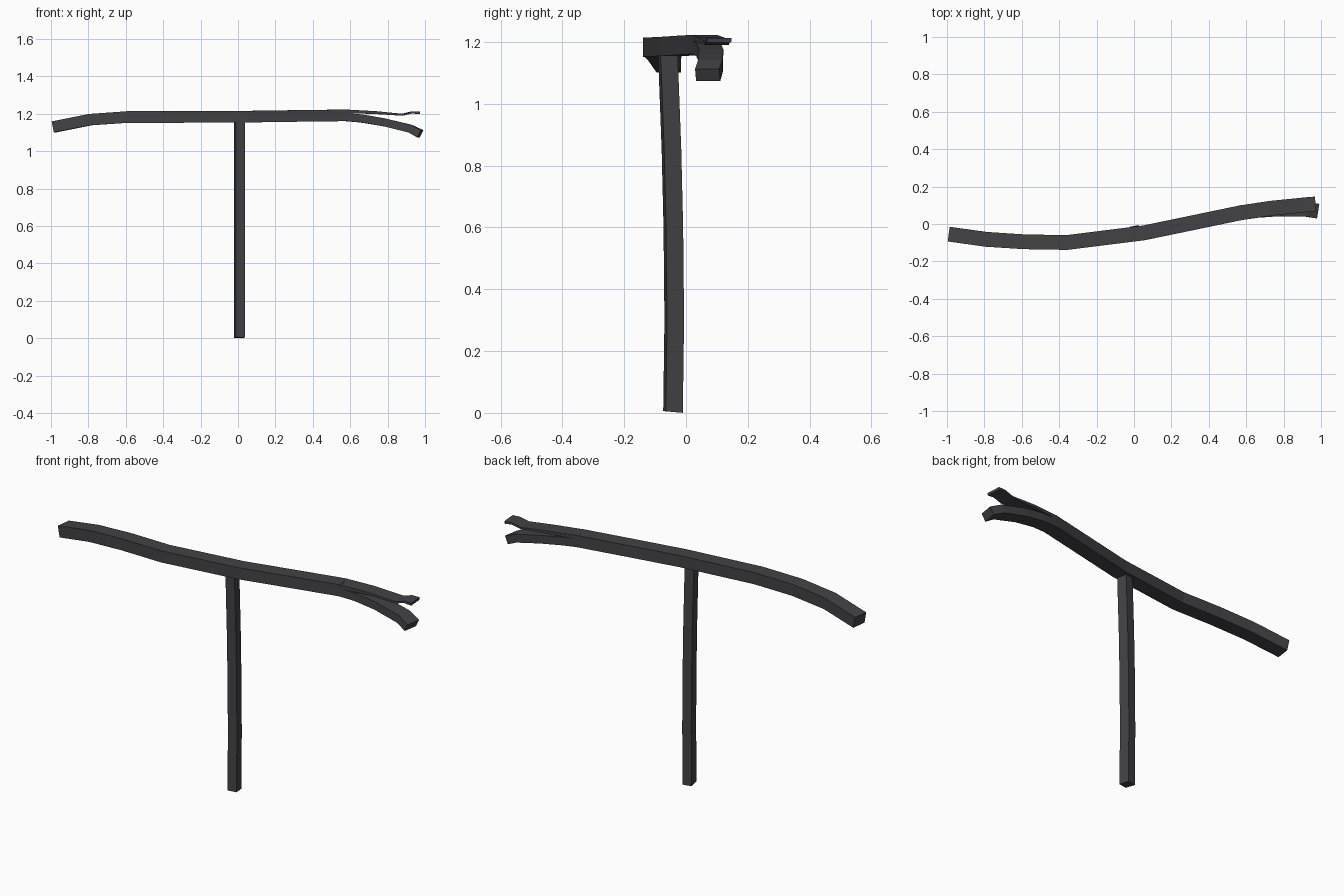
import bpy, bmesh, math
from mathutils import Vector

if "Cube" in bpy.data.objects:
    bpy.data.objects.remove(bpy.data.objects["Cube"])

mat = bpy.data.materials.new("dark charcoal")
mat.diffuse_color = (0.055, 0.053, 0.060, 1)
mat.use_nodes = True
mat.node_tree.nodes["Principled BSDF"].inputs["Base Color"].default_value = mat.diffuse_color


def make(name, rings):
    """Skin four-cornered rings into a closed bar."""
    bm = bmesh.new()
    vs = [[bm.verts.new(p) for p in r] for r in rings]
    for a, b in zip(vs, vs[1:]):
        for i in range(4):
            j = (i + 1) % 4
            bm.faces.new((a[i], a[j], b[j], b[i]))
    bm.faces.new(vs[0][::-1])
    bm.faces.new(vs[-1])
    bmesh.ops.recalc_face_normals(bm, faces=bm.faces)
    me = bpy.data.meshes.new(name)
    bm.to_mesh(me)
    bm.free()
    me.materials.append(mat)
    ob = bpy.data.objects.new(name, me)
    bpy.context.collection.objects.link(ob)


def beam(name, path, width=0.079):
    """Sweep a flat bar along (x, y, z, thickness) stations."""
    pts = [Vector(p[:3]) for p in path]
    rings = []
    for i, p in enumerate(pts):
        t = (pts[min(i + 1, len(pts) - 1)] - pts[max(i - 1, 0)]).normalized()
        side = Vector((-t.y, t.x, 0)).normalized() * width / 2
        up = t.cross(side).normalized() * path[i][3] / 2
        rings.append([p - side - up, p + side - up, p + side + up, p - side + up])
    make(name, rings)


# curved crossbar
beam("crossbar", [
    (-0.985, -0.055, 1.130, 0.060), (-0.79, -0.082, 1.169, 0.061),
    (-0.59, -0.095, 1.183, 0.062), (-0.36, -0.099, 1.183, 0.062),
    (0.05, -0.048, 1.185, 0.062), (0.33, 0.010, 1.189, 0.062),
    (0.58, 0.062, 1.192, 0.062)])

# split right end: thin upper strip and thicker drooping lower prong
beam("upper_prong", [
    (0.57, 0.060, 1.213, 0.020), (0.73, 0.084, 1.207, 0.015),
    (0.88, 0.099, 1.195, 0.010), (0.93, 0.104, 1.208, 0.010),
    (0.97, 0.107, 1.205, 0.014)])
beam("lower_prong", [
    (0.57, 0.060, 1.183, 0.043), (0.66, 0.073, 1.175, 0.043),
    (0.78, 0.081, 1.155, 0.043), (0.92, 0.079, 1.121, 0.043),
    (0.975, 0.070, 1.093, 0.044)])

# slightly bowed, slightly turned post
ang = math.radians(10)
w, d = 0.024, 0.028
rings = []
for y, z in [(-0.042, 0.003), (-0.038, 0.3), (-0.041, 0.6), (-0.047, 0.85), (-0.059, 1.17)]:
    ring = []
    for sx, sy in [(-1, -1), (1, -1), (1, 1), (-1, 1)]:
        dx = sx * w * math.cos(ang) - sy * d * math.sin(ang)
        dy = sx * w * math.sin(ang) + sy * d * math.cos(ang)
        dz = -0.09 * dy if z < 0.1 else 0
        ring.append((0.008 + dx, y + dy, z + dz))
    rings.append(ring)
make("post", rings)
